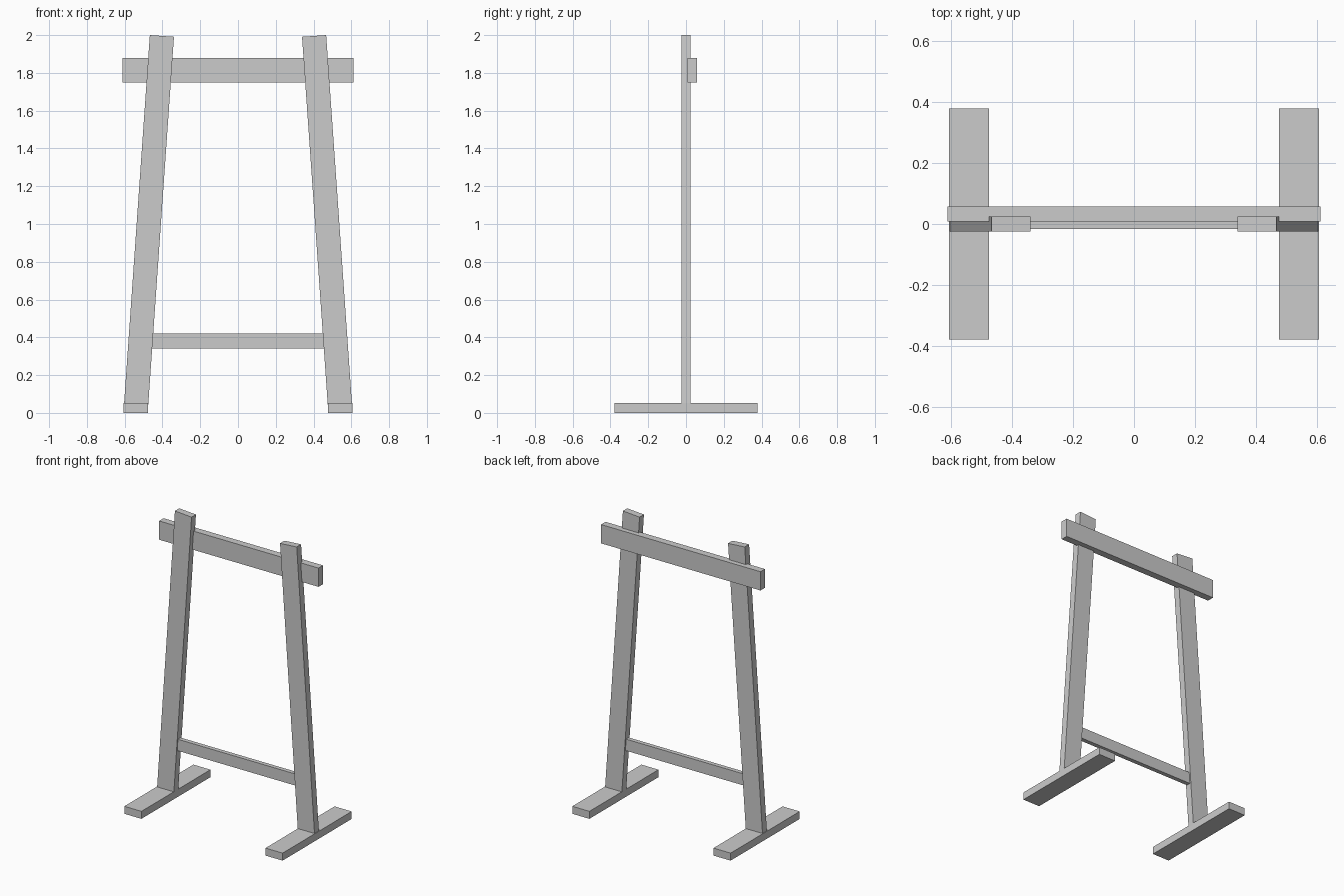
import bpy
from math import radians, sin, cos

if "Cube" in bpy.data.objects:
    bpy.data.objects.remove(bpy.data.objects["Cube"])

LEAN = radians(4)          # inward lean of the legs
LEG_W = 0.128
LEG_L = (2 - LEG_W * sin(LEAN)) / cos(LEAN)


def board(name, centre, size, tilt=0.0):
    bpy.ops.mesh.primitive_cube_add(size=1, location=centre, rotation=(0, tilt, 0))
    ob = bpy.context.object
    ob.name = name
    ob.scale = size
    return ob


for side, s in (("left", -1), ("right", 1)):
    # leaning upright and its flat foot
    board(f"{side}_leg", (s * 0.4725, 0, 1.0), (LEG_W, 0.048, LEG_L), -s * LEAN)
    board(f"{side}_foot", (s * 0.541, 0, 0.026), (0.131, 0.756, 0.052))

# top rail lapped into the back of the legs
board("top_rail", (0, 0.033, 1.815), (1.222, 0.049, 0.13))

# lower stretcher, ends buried in the legs
board("lower_stretcher", (0, -0.001, 0.38), (0.96, 0.03, 0.08))
